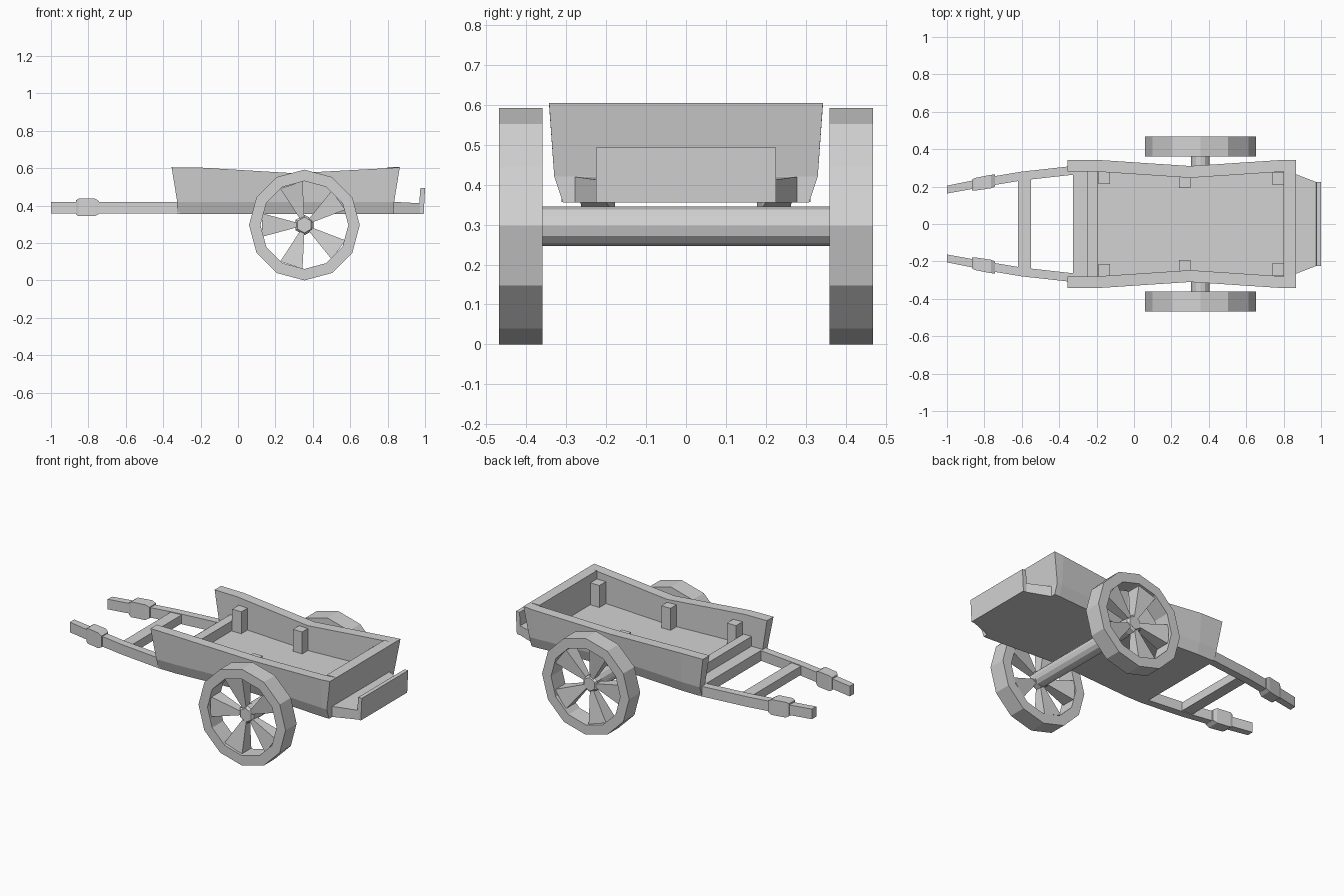
import bpy, bmesh
from math import sin, cos, radians

cube = bpy.data.objects.get("Cube")
if cube:
    bpy.data.objects.remove(cube, do_unlink=True)

GREY = (0.65, 0.65, 0.65, 1)
mat = bpy.data.materials.new("plain_grey")
mat.use_nodes = True
mat.diffuse_color = GREY
mat.node_tree.nodes["Principled BSDF"].inputs["Base Color"].default_value = GREY


def loft(name, rings, closed=False, mirror=False):
    """Skin a row of equal-length cross-sections; optionally mirror across y = 0."""
    bm = bmesh.new()
    rows = [[bm.verts.new(p) for p in ring] for ring in rings]
    n = len(rows[0])
    pairs = list(zip(rows, rows[1:]))
    if closed:
        pairs.append((rows[-1], rows[0]))
    else:
        bm.faces.new(rows[0])
        bm.faces.new(rows[-1])
    for a, b in pairs:
        for i in range(n):
            j = (i + 1) % n
            bm.faces.new((a[i], a[j], b[j], b[i]))
    bmesh.ops.recalc_face_normals(bm, faces=bm.faces)
    me = bpy.data.meshes.new(name)
    bm.to_mesh(me)
    bm.free()
    me.materials.append(mat)
    ob = bpy.data.objects.new(name, me)
    bpy.context.collection.objects.link(ob)
    if mirror:
        m = ob.modifiers.new("mirror", 'MIRROR')
        m.use_axis = (False, True, False)
    return ob


def rect(x, y0, y1, z0, z1):
    return [(x, y0, z0), (x, y1, z0), (x, y1, z1), (x, y0, z1)]


def box(name, x0, x1, y0, y1, z0, z1, mirror=False):
    return loft(name, [rect(x, y0, y1, z0, z1) for x in (x0, x1)], mirror=mirror)


# Cart body: x at the rim, x at the base, half width, rim height
BASE, FLOOR = 0.355, 0.42
STATIONS = [(-0.355, -0.325, 0.343, 0.605), (-0.2, -0.2, 0.343, 0.603),
            (0.3, 0.3, 0.31, 0.573), (0.8, 0.8, 0.343, 0.6),
            (0.865, 0.835, 0.343, 0.605)]
loft("bed", [[(xb, 0.035 - w, BASE), (xb, w - 0.035, BASE),
              (xb, w - 0.013, FLOOR), (xb, 0.013 - w, FLOOR)] for _, xb, w, _ in STATIONS])
loft("side_wall", [[(xb, w - 0.013, FLOOR), (xt, w, top), (xt, w - 0.063, top),
                    (xb, w - 0.063, FLOOR)] for xt, xb, w, top in STATIONS], mirror=True)
loft("end_wall", [[(0.835, y, FLOOR), (0.865, y, 0.605), (0.8, y, 0.605), (0.8, y, FLOOR)]
                  for y in (-0.28, 0.28)])
box("low_end_board", -0.25, -0.195, -0.28, 0.28, FLOOR, 0.48)

# Inside posts
for label, x, y in (("rear", -0.19, 0.215), ("middle", 0.24, 0.192), ("front", 0.737, 0.212)):
    box(label + "_post", x, x + 0.062, y, y + 0.063, FLOOR, 0.555, mirror=True)

# Step with upright board at the end
loft("step", [rect(0.83, -0.28, 0.28, BASE, FLOOR), rect(0.98, -0.222, 0.222, BASE, 0.412)])
loft("step_board", [[(0.965, y, BASE), (0.993, y, BASE), (1.0, y, 0.493), (0.975, y, 0.493)]
                    for y in (-0.225, 0.225)])

# Pulling shafts, grips and crossbar
loft("shaft", [rect(x, a, b, 0.357, 0.419) for x, a, b in
               ((-1, 0.163, 0.205), (-0.75, 0.208, 0.255), (-0.6, 0.233, 0.28),
                (-0.31, 0.265, 0.312))], mirror=True)
loft("grip", [rect(x, y - h, y + h, 0.39 - v, 0.39 + v) for x, y, h, v in
              ((-0.866, 0.208, 0.028, 0.038), (-0.852, 0.212, 0.034, 0.047),
               (-0.765, 0.227, 0.036, 0.047), (-0.743, 0.232, 0.032, 0.034))], mirror=True)
box("crossbar", -0.62, -0.55, -0.245, 0.245, 0.362, 0.415)

# Axle and wheels
CX, CZ = 0.355, 0.296


def polar(r, deg, y):
    return (CX + r * cos(radians(deg)), y, CZ + r * sin(radians(deg)))


def polygon(r, y, sides):
    return [polar(r, 90 + 360 * i / sides, y) for i in range(sides)]


loft("axle", [polygon(0.049, y, 12) for y in (-0.39, 0.39)])
loft("wheel_rim", [[polar(0.296, a, 0.36), polar(0.296, a, 0.468),
                    polar(0.235, a, 0.468), polar(0.235, a, 0.36)]
                   for a in range(0, 360, 30)], closed=True, mirror=True)
loft("wheel_hub", [polygon(r, y, 6) for r, y in
                   ((0.055, 0.38), (0.055, 0.42), (0.042, 0.432))], mirror=True)
for k in range(36, 360, 72):
    loft("wheel_spoke", [[polar(r, k - s, 0.408 - d), polar(r, k + s, 0.408 - d),
                          polar(r, k + s, 0.408 + d), polar(r, k - s, 0.408 + d)]
                         for r, s, d in ((0.035, 18, 0.018), (0.234, 15.5, 0.045))], mirror=True)
